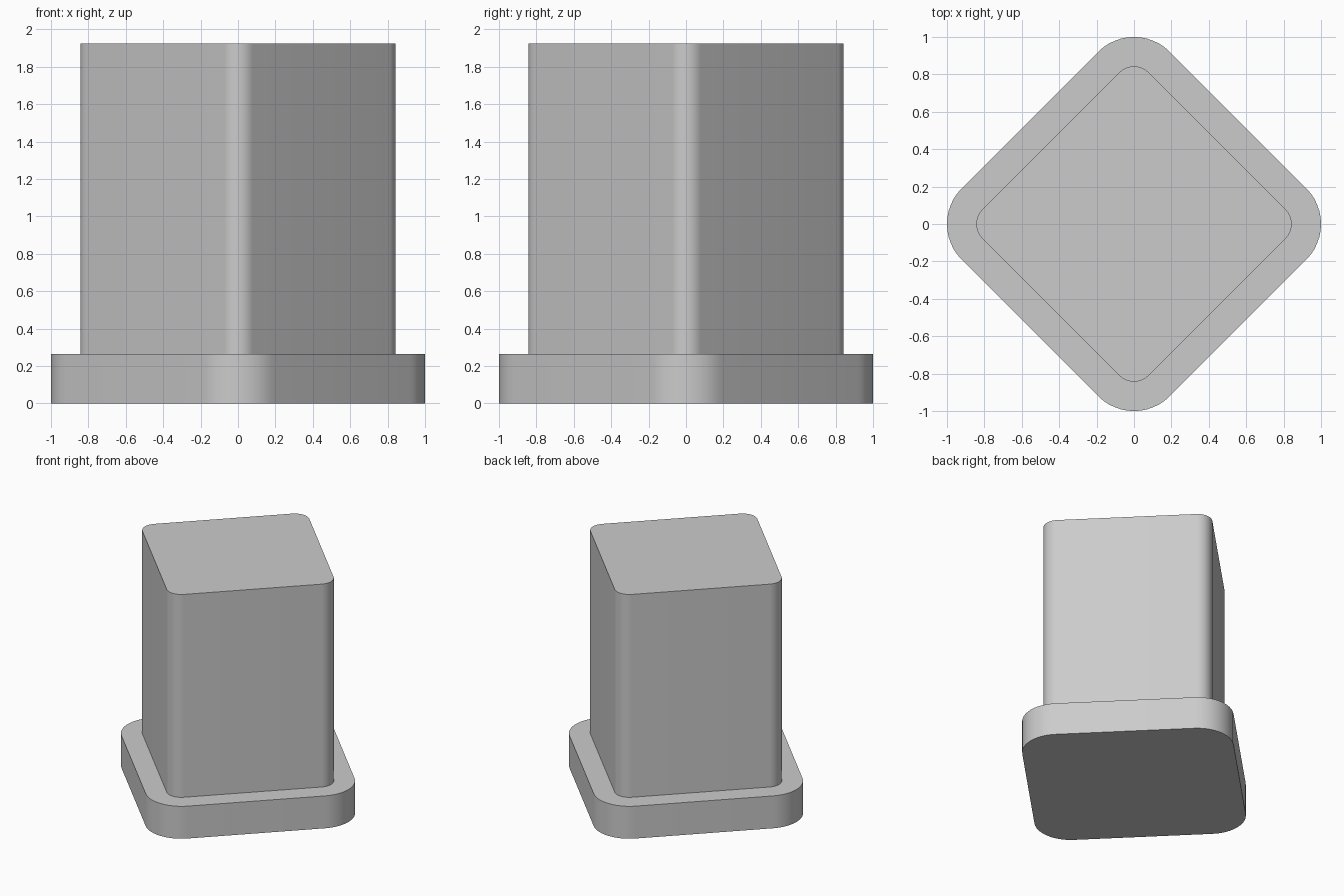
import bpy
import bmesh
from math import cos, sin, pi, radians

cube = bpy.data.objects.get("Cube")
if cube:
    bpy.data.objects.remove(cube, do_unlink=True)

# Single flat colour
grey = bpy.data.materials.new("light_grey")
grey.use_nodes = True
colour = (0.6, 0.6, 0.6, 1)
grey.diffuse_color = colour
grey.node_tree.nodes["Principled BSDF"].inputs["Base Color"].default_value = colour


def rounded_diamond(name, tip, radius, bottom, top, steps=12):
    """Upright prism: a rounded square with its corners on the x and y axes."""
    bm = bmesh.new()
    ring = []
    for corner in range(4):
        axis = corner * pi / 2
        for i in range(steps + 1):
            a = axis - pi / 4 + i * pi / 2 / steps
            x = (tip - radius) * cos(axis) + radius * cos(a)
            y = (tip - radius) * sin(axis) + radius * sin(a)
            ring.append(bm.verts.new((x, y, bottom)))
    face = bm.faces.new(ring)
    cap = bmesh.ops.extrude_face_region(bm, geom=[face])
    verts = [v for v in cap["geom"] if isinstance(v, bmesh.types.BMVert)]
    bmesh.ops.translate(bm, verts=verts, vec=(0, 0, top - bottom))
    bmesh.ops.recalc_face_normals(bm, faces=bm.faces[:])
    mesh = bpy.data.meshes.new(name)
    bm.to_mesh(mesh)
    bm.free()
    mesh.materials.append(grey)
    obj = bpy.data.objects.new(name, mesh)
    bpy.context.collection.objects.link(obj)
    # Smooth rounded corners, sharp rims
    bpy.ops.object.select_all(action="DESELECT")
    obj.select_set(True)
    bpy.context.view_layer.objects.active = obj
    bpy.ops.object.shade_smooth_by_angle(angle=radians(30))
    return obj


# Wide plinth and the tall block standing on it
rounded_diamond("base_plinth", 1.0, 0.27, 0.0, 0.265)
rounded_diamond("column", 0.843, 0.11, 0.265, 1.925)
